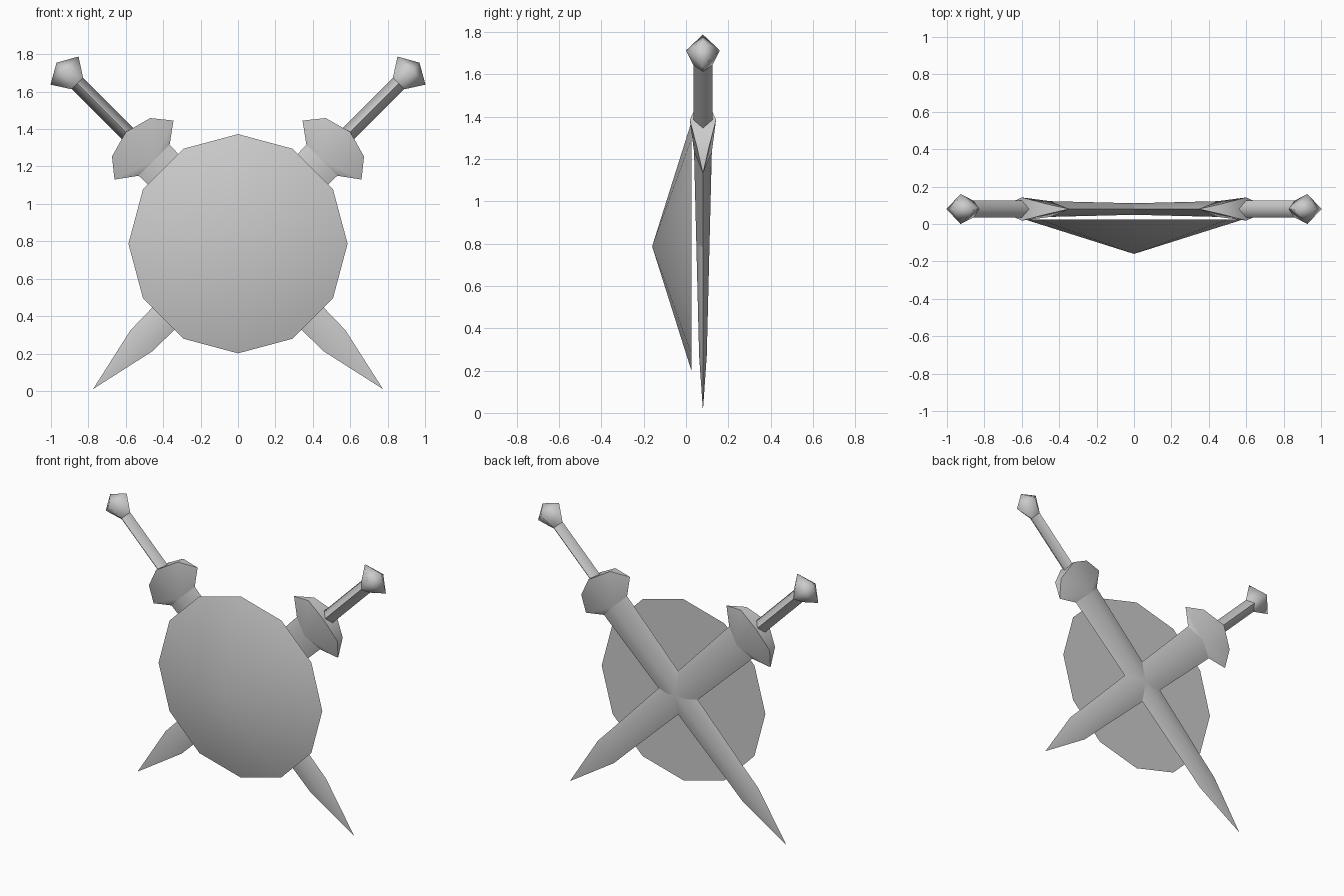
import bpy, bmesh, math
from mathutils import Vector

if "Cube" in bpy.data.objects:
    bpy.data.objects.remove(bpy.data.objects["Cube"])

steel = bpy.data.materials.new("steel grey")
steel.use_nodes = True
GREY = (0.6, 0.6, 0.6, 1)
steel.diffuse_color = GREY
steel.node_tree.nodes["Principled BSDF"].inputs["Base Color"].default_value = GREY

TIP = Vector((-0.775, 0.08, 0.01))
DIAG = math.sqrt(0.5)


def finish(name, bm, angle):
    bmesh.ops.recalc_face_normals(bm, faces=bm.faces)
    mesh = bpy.data.meshes.new(name)
    bm.to_mesh(mesh)
    bm.free()
    ob = bpy.data.objects.new(name, mesh)
    bpy.context.collection.objects.link(ob)
    mesh.materials.append(steel)
    bpy.ops.object.select_all(action="DESELECT")
    ob.select_set(True)
    bpy.context.view_layer.objects.active = ob
    bpy.ops.object.shade_smooth_by_angle(angle=math.radians(angle))
    return ob


def place(side, s, v, y):
    """Distance from the tip, sideways offset and depth to a point on one sword."""
    p = TIP + Vector(((s + v) * DIAG, y, (s - v) * DIAG))
    p.x *= side
    return p


def loft(name, side, rings):
    """Four-sided sections (distance, half width, half depth) along the sword."""
    bm = bmesh.new()
    loops = []
    for s, w, d in rings:
        if w == 0:
            loops.append([bm.verts.new(place(side, s, 0, 0))] * 4)
        else:
            corners = ((w, 0), (0, d), (-w, 0), (0, -d))
            loops.append([bm.verts.new(place(side, s, *c)) for c in corners])
    for a, b in zip(loops, loops[1:]):
        for i in range(4):
            j = (i + 1) % 4
            bm.faces.new(list(dict.fromkeys((a[i], a[j], b[j], b[i]))))
    finish(name, bm, 92)


def guard(name, side):
    bm = bmesh.new()

    def vert(s, v, y):
        return bm.verts.new(place(side, s, v, y))

    root = {k: vert(1.73, 0, 0.042 * k) for k in (-1, 1)}
    crown = {k: vert(1.944, 0, 0.062 * k) for k in (-1, 1)}
    for h in (-1, 1):
        neck = vert(1.73, 0.117 * h, 0)
        horn = vert(1.807, 0.223 * h, 0)
        shoulder = {k: vert(1.904, 0.145 * h, 0.028 * k) for k in (-1, 1)}
        for k in (-1, 1):
            bm.faces.new((root[k], neck, horn))
            bm.faces.new((root[k], horn, shoulder[k]))
            bm.faces.new((root[k], shoulder[k], crown[k]))
        # Faces on the grip side
        bm.faces.new((crown[1], shoulder[1], shoulder[-1], crown[-1]))
        bm.faces.new((shoulder[1], horn, shoulder[-1]))
    finish(name, bm, 80)


# Two crossed swords
for label, side in (("left", 1), ("right", -1)):
    loft(label + "_blade", side, [(0, 0, 0), (0.365, 0.081, 0.018),
                                  (0.53, 0.084, 0.021), (1.73, 0.117, 0.042)])
    guard(label + "_guard", side)
    loft(label + "_grip", side, [(1.9, 0.043, 0.045), (2.32, 0.043, 0.045)])
    loft(label + "_pommel", side, [(2.31, 0.043, 0.045), (2.408, 0.106, 0.08),
                                   (2.468, 0, 0)])

# Shield: twelve-sided shallow cone with a flat back
bm = bmesh.new()
rim = [bm.verts.new((0.586 * math.sin(i * math.tau / 12), 0.025,
                     0.787 + 0.586 * math.cos(i * math.tau / 12))) for i in range(12)]
boss = bm.verts.new((0, -0.16, 0.787))
for i in range(12):
    bm.faces.new((rim[i], rim[(i + 1) % 12], boss))
bm.faces.new(rim)
finish("shield", bm, 40)
